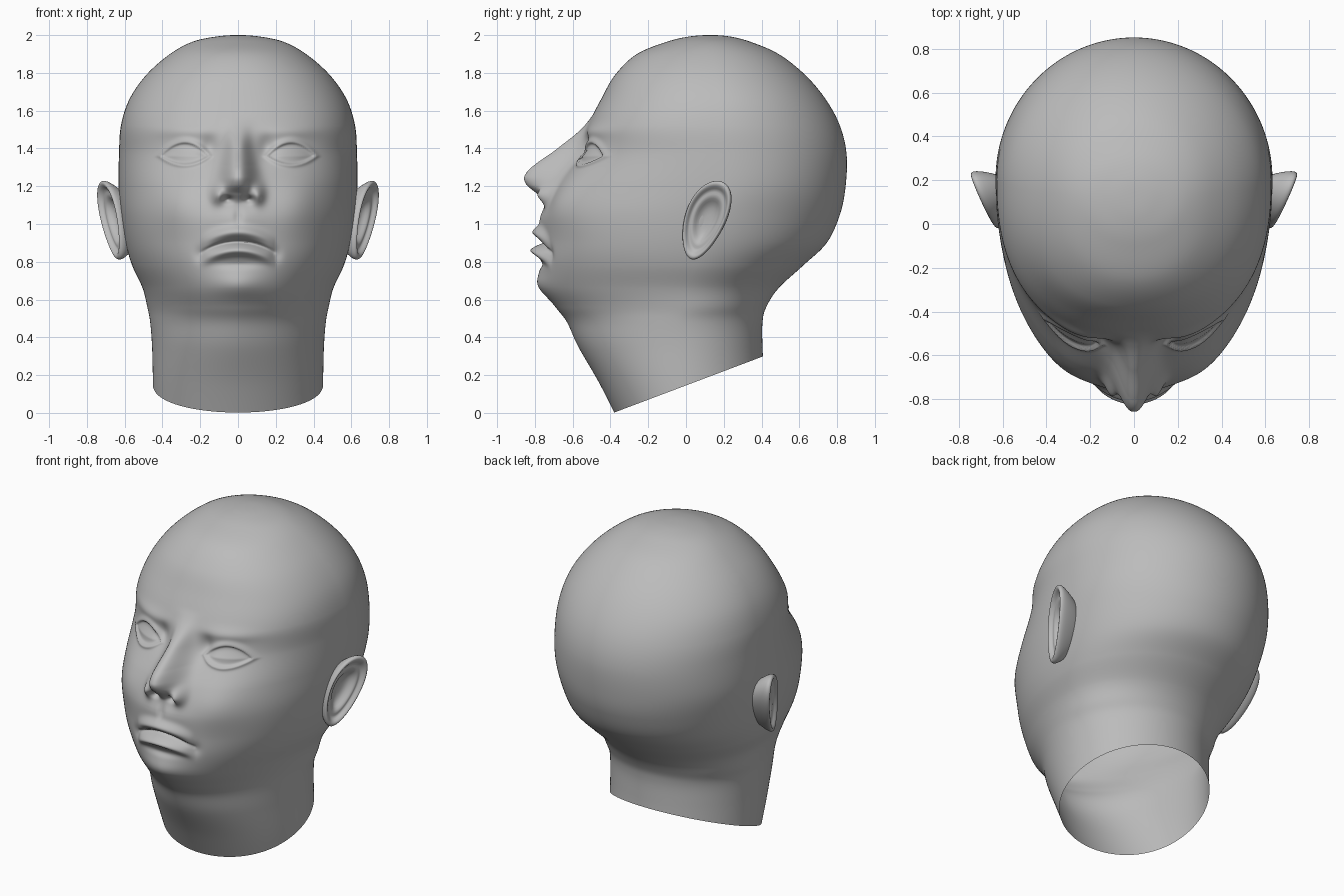
import bpy, bmesh
from math import sin, cos, pi, exp, ceil, copysign
from mathutils import Vector

if "Cube" in bpy.data.objects:
    bpy.data.objects.remove(bpy.data.objects["Cube"], do_unlink=True)

clay = bpy.data.materials.new("grey_clay")
clay.use_nodes = True
colour = (0.5, 0.5, 0.5, 1)
clay.diffuse_color = colour
clay.node_tree.nodes["Principled BSDF"].inputs["Base Color"].default_value = colour

# Cross-sections: height, front, back, half width, widest y, front squareness
SECTIONS = [
    (-.1, -.33, .42, .445, .05, 2), (.15, -.455, .415, .45, 0, 2),
    (.35, -.57, .405, .455, -.02, 1.9), (.48, -.63, .405, .465, -.03, 1.8),
    (.56, -.69, .425, .48, 0, 1.8), (.66, -.755, .49, .505, 0, 1.85),
    (.78, -.77, .62, .56, .05, 2), (.9, -.76, .745, .595, .1, 2.15),
    (1.05, -.75, .815, .62, .15, 2.2), (1.2, -.69, .845, .632, .2, 2.2),
    (1.37, -.57, .85, .63, .2, 2.25), (1.52, -.52, .815, .62, .18, 2.35),
    (1.66, -.45, .74, .575, .17, 2.3), (1.79, -.375, .63, .485, .15, 2.2),
    (1.9, -.26, .49, .36, .14, 2.1), (1.965, -.1, .34, .24, .13, 2),
    (1.993, .02, .23, .11, .13, 2), (2, .13, .13, 0, .13, 2)]

# Nose ridge: height, projection, half width
RIDGE = [(1.04, 0, .07), (1.11, .015, .075), (1.165, .085, .085),
         (1.205, .155, .088), (1.25, .2, .085), (1.31, .195, .075),
         (1.41, .115, .06), (1.5, .03, .06), (1.58, 0, .07)]


def spline(a, b, c, d, t):
    """Smooth blend from b to c."""
    return [q + t * (r - p + t * (2 * p - 5 * q + 4 * r - s + t * (3 * (q - r) + s - p))) / 2
            for p, q, r, s in zip(a, b, c, d)]


def bump(x, z, cx, cz, sx, sz):
    return exp(-((x - cx) / sx) ** 2 - ((z - cz) / sz) ** 2)


def smooth(lo, hi, v):
    t = min(max((v - lo) / (hi - lo), 0), 1)
    return t * t * (3 - 2 * t)


def nose(x, z):
    if not RIDGE[0][0] < z < RIDGE[-1][0]:
        return 0
    i = max(k for k, r in enumerate(RIDGE) if r[0] <= z)
    at = lambda k: RIDGE[min(max(k, 0), len(RIDGE) - 1)]
    t = (z - at(i)[0]) / (at(i + 1)[0] - at(i)[0])
    _, out, wide = spline(at(i - 1), at(i), at(i + 1), at(i + 2), t)
    ridge = out * exp(-(x / wide) ** 2.4)
    wings = .065 * bump(x, z, .105, 1.155, .035, .05)
    nostril = .035 * bump(x, z, .055, 1.13, .025, .018)
    return ridge + wings - nostril


def eye(x, z):
    u = (x - .282) / .122
    dz = z - 1.36
    e = u * u + abs(dz) / (.066 if dz > 0 else .042)
    if e > 4:
        return 0
    lid = .014 * exp(-((e - 1.15) / .3) ** 2)
    ball = .022 * max(1 - e, 0) ** .7
    return lid + ball - .012 * (1 - smooth(.93, 1.07, e))


def mouth(x, z):
    span = max(1 - (x / .2) ** 2, 0)
    dz = z - (.905 - 1.5 * x * x)
    upper = .05 * exp(-((dz - .05) / .034) ** 2)
    lower = .06 * exp(-((dz + .045) / .03) ** 2)
    seam = .025 * exp(-(dz / .011) ** 2)
    return (upper + lower) * span - seam * span ** .5


def face(x, z):
    """Forward relief of the facial features."""
    x = abs(x)
    d = nose(x, z) + eye(x, z) + mouth(x, z)
    d += .022 * bump(x, z, 0, 1.03, .12, .06)         # skin above lip
    d -= .012 * bump(x, z, 0, 1.04, .022, .04)        # groove above lip
    d += .025 * bump(x, z, 0, .68, .13, .065)         # chin
    d -= .012 * bump(x, z, 0, .785, .1, .02)          # crease below lip
    d -= .015 * bump(x, z, .2, .84, .03, .04)         # mouth corner
    d += .025 * bump(x, z, .33, 1.12, .13, .13)       # cheek
    d += .014 * bump(x, z, .27, 1.49, .14, .035)      # brow
    d -= .03 * bump(x, z, .15, 1.4, .045, .06)        # inner eye hollow
    return d


def finish(name, bm):
    bmesh.ops.recalc_face_normals(bm, faces=bm.faces)
    me = bpy.data.meshes.new(name)
    bm.to_mesh(me)
    bm.free()
    me.materials.append(clay)
    for p in me.polygons:
        p.use_smooth = True
    ob = bpy.data.objects.new(name, me)
    bpy.context.collection.objects.link(ob)
    return ob


def skin(bm, rings, tip):
    """Bridge consecutive rings, then close the last with a fan."""
    n = len(rings[0])
    loops = [[bm.verts.new(p) for p in r] for r in rings]
    for a, b in zip(loops, loops[1:]):
        for i in range(n):
            j = (i + 1) % n
            bm.faces.new((a[i], a[j], b[j], b[i]))
    end = bm.verts.new(tip)
    for i in range(n):
        bm.faces.new((loops[-1][i], loops[-1][(i + 1) % n], end))


# Head and neck shell, with rows packed closer across the face
COLS = 280
angles = []
for i in range(COLS):
    s = 2 * i / COLS - 1
    angles.append(copysign(pi * (.45 * abs(s) + .55 * s * s), s))

last = SECTIONS[-2]
over = (last[0], last[2], last[1], -last[3], last[4], last[5])
rows = [SECTIONS[0]] + SECTIONS + [over]
rings = []
for a, b, c, d in zip(rows, rows[1:], rows[2:], rows[3:]):
    fine = .006 if .75 < c[0] < 1.6 else .015
    steps = max(8, ceil((c[0] - b[0]) / fine))
    for k in range(steps):
        z, front, back, wide, mid, n = spline(a, b, c, d, k / steps)
        ring = []
        for ang in angles:
            sn, cs = sin(ang), cos(ang)
            p = n if cs > 0 else 2
            r = (abs(sn) ** p + abs(cs) ** p) ** (-1 / p)
            x = wide * r * sn
            y = mid - (mid - front if cs > 0 else back - mid) * r * cs
            if cs > 0 and .5 < z < 1.7:
                y -= face(x, z) * smooth(0, .3, cs)
            ring.append((x, y, z))
        rings.append(ring)
bm = bmesh.new()
skin(bm, rings, (0, .13, 2))

# Slanted open cut at the base of the neck
bmesh.ops.bisect_plane(bm, geom=bm.verts[:] + bm.edges[:] + bm.faces[:],
                       plane_co=(0, -.385, 0), plane_no=Vector((0, -.3, .795)).normalized(),
                       clear_inner=True)
finish("head", bm)

# Ears: rolled rim, groove, inner fold and bowl (scale, outward offset)
EAR = [(.5, -.12), (.7, -.085), (.9, -.035), (1, 0), (1, .02), (.93, .03),
       (.84, .02), (.76, -.002), (.66, .004), (.56, 0), (.42, -.03), (.2, -.038)]


def ear_point(scale, out, t):
    dz = .21 * scale * sin(t)
    dy = .112 * scale * cos(t) * (1 + .2 * sin(t)) + .3 * dz
    y = .105 + dy
    x = .602 + .42 * (y + .03) + .07 * dz
    return (x + out * .92, y - out * .3, 1.02 + dz)


bm = bmesh.new()
skin(bm, [[ear_point(s, h, 2 * pi * i / 40) for i in range(40)] for s, h in EAR],
     ear_point(0, -.038, 0))
ears = finish("ears", bm)
ears.modifiers.new("mirror", 'MIRROR')
sub = ears.modifiers.new("smooth", 'SUBSURF')
sub.levels = sub.render_levels = 1
